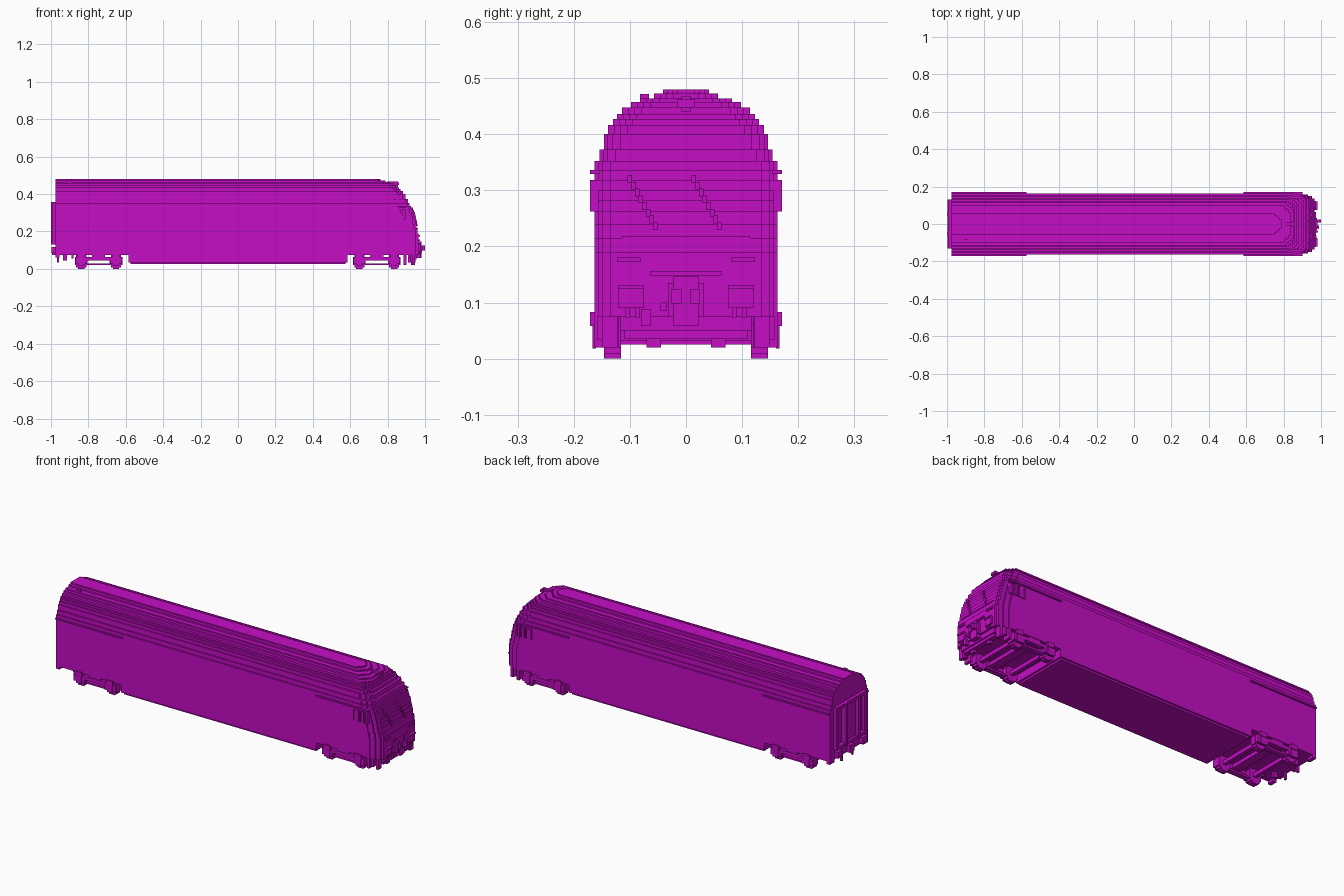
import bpy, bmesh

cube = bpy.data.objects.get("Cube")
if cube:
    bpy.data.objects.remove(cube, do_unlink=True)

# One flat paint colour
paint = bpy.data.materials.new("magenta_paint")
paint.use_nodes = True
COL = (0.56, 0.004, 0.56, 1)
paint.diffuse_color = COL
bsdf = next(n for n in paint.node_tree.nodes if n.type == 'BSDF_PRINCIPLED')
bsdf.inputs["Base Color"].default_value = COL


def finish(name, bm):
    bmesh.ops.recalc_face_normals(bm, faces=bm.faces)
    me = bpy.data.meshes.new(name)
    bm.to_mesh(me)
    bm.free()
    me.materials.append(paint)
    ob = bpy.data.objects.new(name, me)
    bpy.context.collection.objects.link(ob)
    return ob


def prism(bm, pts, to3d, a, b):
    """Extrude a 2D outline between two levels a and b."""
    lo = [bm.verts.new(to3d(p, a)) for p in pts]
    hi = [bm.verts.new(to3d(p, b)) for p in pts]
    n = len(pts)
    bm.faces.new(lo[::-1])
    bm.faces.new(hi)
    for i in range(n):
        j = (i + 1) % n
        bm.faces.new((lo[i], lo[j], hi[j], hi[i]))


def along_x(p, x):
    return (x, p[0], p[1])


def along_z(p, z):
    return (p[0], p[1], z)


def boxes(name, specs, mirror=False):
    """Each spec is x0, x1, y0, y1, z0, z1; mirror repeats it across y = 0."""
    bm = bmesh.new()
    for x0, x1, y0, y1, z0, z1 in specs:
        for s in ((1, -1) if mirror else (1,)):
            prism(bm, [(x0, s * y0), (x1, s * y0), (x1, s * y1), (x0, s * y1)], along_z, z0, z1)
    return finish(name, bm)


# Stepped roof section: (top of step, half width)
STEPS = [(.352, .163), (.373, .154), (.400, .146), (.416, .139), (.427, .130), (.436, .123),
         (.448, .114), (.457, .098), (.464, .082), (.473, .057), (.480, .041)]
# Nose outline seen from the side: (height, nose tip x)
NOSE = [(.02, .945), (.075, .965), (.19, .965), (.215, .957), (.29, .940), (.372, .905),
        (.41, .880), (.45, .845), (.465, .80), (.48, .75)]


def half_width(z):
    return next((w for t, w in STEPS if z <= t + 1e-6), STEPS[-1][1])


def nose_x(z):
    for (z0, x0), (z1, x1) in zip(NOSE, NOSE[1:]):
        if z <= z1:
            return x0 + (x1 - x0) * (z - z0) / (z1 - z0)
    return NOSE[-1][1]


# Main body shell with the stepped roof
right = [(.163, .075)]
for i, (t, w) in enumerate(STEPS):
    right.append((w, t))
    if i + 1 < len(STEPS):
        right.append((STEPS[i + 1][1], t))
bm = bmesh.new()
prism(bm, right + [(-y, z) for y, z in reversed(right)], along_x, -.975, .70)
finish("body_shell", bm)
boxes("cab_sides", [(.70, .84, -.163, .163, .075, .352)])

# Nose built as stacked layers with stepped corners
levels = [.075, .125, .19, .215, .24, .262, .282, .30, .318, .335] + [t for t, w in STEPS]
bm = bmesh.new()
for z0, z1 in zip(levels, levels[1:]):
    zm = (z0 + z1) / 2
    w, x = half_width(zm), nose_x(zm)
    if zm < .4:
        side = [(.84 if zm < .352 else .70, w), (x - .065, w), (x - .065, w - .006), (x - .035, w - .006),
                (x - .035, w - .014), (x - .012, w - .014), (x - .012, w - .028), (x, w - .028)]
    else:
        c = min(.045, w - .008)
        side = [(.70, w)]
        for k in range(4):
            side += [(x - c + c * k / 4, w - c * k / 4), (x - c + c * (k + 1) / 4, w - c * k / 4)]
        side.append((x, w - c))
    prism(bm, side + [(px, -py) for px, py in reversed(side)], along_z, z0, z1)
finish("nose", bm)

# Belly between the bogies
boxes("belly", [(-.585, .585, -.163, .163, .035, .075), (-.575, .575, -.154, .154, .025, .035)])

# Rain strips on the sides and cab side windows
boxes("rain_strips", [(-.975, -.575, .163, .171, .329, .336), (.585, .90, .154, .171, .329, .336)], True)
frames = []
for x0, x1 in ((.808, .842), (.850, .872), (.876, .896)):
    frames += [(x0, x1, .155, .167, .262, .318)]
    frames += [(x0, x0 + .004, .155, .171, .262, .318), (x1 - .004, x1, .155, .171, .262, .318)]
boxes("cab_side_windows", frames, True)

# Windscreen wipers climbing the nose in steps
wipers = []
for y in (-.104, .010):
    for k in range(8):
        z = .327 - .012 * k
        x = nose_x(z - .012)
        ya = y + .0065 * k
        wipers.append((x - .02, x + .006, ya, ya + .008, z - .014, z))
boxes("wipers", wipers)
boxes("windscreen_sill", [(.94, .963, -.114, .114, .212, .219)])

# Roof horn and small roof vent
boxes("roof_horn", [(.80, .855, -.008, .008, .44, .468), (.845, .862, -.016, .016, .448, .462)])
boxes("roof_vent", [(-.91, -.89, -.082, -.066, .456, .472)])

# Front lamps, lower lamp boxes and step plates
boxes("headlamps", [(.95, .972, .081, .123, .172, .180)], True)
boxes("lamp_boxes", [(.95, .975, .075, .121, .090, .124),
                     (.95, .980, .075, .121, .124, .131),
                     (.95, .970, .082, .090, .073, .090), (.95, .970, .100, .108, .073, .090)], True)
boxes("nose_shelf", [(.95, .974, -.064, .064, .148, .156)])

# Coupler head
boxes("coupler", [(.94, .982, -.022, .022, .058, .146), (.94, .978, -.032, .032, .075, .135),
                  (.98, .990, -.026, -.008, .098, .124), (.98, 1.0, .008, .024, .098, .124),
                  (.95, .985, -.045, -.035, .085, .100), (.95, .975, -.080, -.062, .058, .088)])

# Front skirt and plough pieces hanging below the nose
boxes("front_skirt", [(.915, .955, .0, .118, .050, .075), (.920, .948, .0, .110, .035, .050)], True)
boxes("front_plough", [(.885, .900, .120, .163, .020, .075), (.908, .922, .126, .158, .033, .075),
                       (.930, .945, .122, .150, .020, .075), (.925, .940, .045, .070, .020, .040)], True)

# Gangway at the back: frame, door leaf and posts
boxes("gangway_frame", [(-.992, -.975, .110, .130, .130, .358), (-1.0, -.975, .046, .062, .130, .358),
                        (-.992, -.975, .0, .130, .340, .358), (-.996, -.975, .0, .130, .130, .146)], True)
boxes("gangway_door", [(-.983, -.975, -.046, .046, .146, .340)])
boxes("back_side_panels", [(-.981, -.975, .070, .102, .155, .330)], True)

# Buffers, coupler and hoses at the back
boxes("back_buffers", [(-.998, -.975, .085, .125, .085, .118), (-.985, -.965, .095, .115, .092, .110)], True)
boxes("back_coupler", [(-.995, -.93, -.018, .018, .075, .115)])
boxes("back_hoses", [(-.968, -.958, .040, .050, .035, .080), (-.935, -.915, .070, .085, .045, .080),
                     (-.890, -.880, .110, .140, .055, .080), (-.975, -.955, .125, .163, .060, .080)], True)

# Bogies: side frames, axle boxes, stepped wheels and axles
for name, cx in (("back", -.745), ("front", .742)):
    frame = [(cx - .075, cx + .075, .140, .163, .045, .064),
             (cx - .070, cx + .070, .122, .150, .020, .030),
             (cx - .035, cx + .035, .140, .160, .060, .075)]
    wheels, axles = [], []
    for s in (-1, 1):
        ax = cx + s * .093
        frame += [(ax - .032, ax + .032, .140, .163, .025, .064),
                  (ax - .020, ax + .020, .150, .171, .058, .083),
                  (ax - .016, ax + .016, .160, .167, .018, .058)]
        for r, h in ((.017, .0), (.027, .008), (.034, .020)):
            wheels.append((ax - r, ax + r, .116, .146, h, .084 - h))
        axles += [(ax - .010, ax + .010, -.12, .12, .032, .052)]
    boxes(name + "_bogie_frame", frame, True)
    boxes(name + "_wheels", wheels, True)
    boxes(name + "_axles", axles + [(cx - .025, cx + .025, -.14, .14, .050, .070)])
